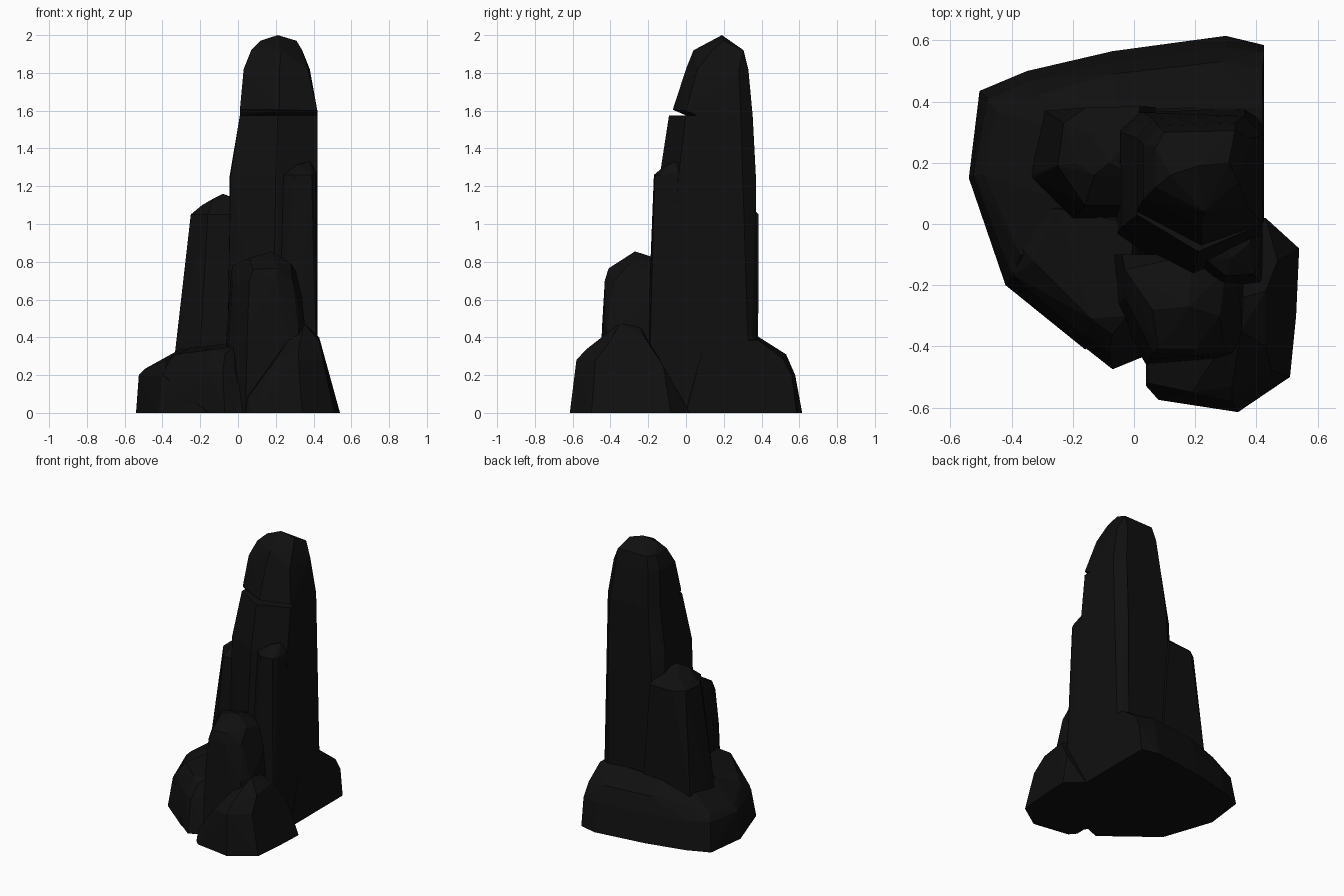
import bpy, bmesh

mat = bpy.data.materials.new("dark_stone")
mat.diffuse_color = (0.005, 0.005, 0.005, 1)


def rock(name, *groups):
    """Convex faceted boulder: each group is (z, [(x, y), ...]) or a list of (x, y, z)."""
    bm = bmesh.new()
    for g in groups:
        pts = [(x, y, g[0]) for x, y in g[1]] if isinstance(g, tuple) else g
        for p in pts:
            bm.verts.new(p)
    res = bmesh.ops.convex_hull(bm, input=bm.verts[:])
    junk = {e for k in ("geom_interior", "geom_unused") for e in res[k]
            if isinstance(e, bmesh.types.BMVert)}
    bmesh.ops.delete(bm, geom=list(junk), context='VERTS')
    bmesh.ops.dissolve_limit(bm, angle_limit=0.06, verts=bm.verts[:], edges=bm.edges[:])
    bmesh.ops.recalc_face_normals(bm, faces=bm.faces[:])
    mesh = bpy.data.meshes.new(name)
    bm.to_mesh(mesh)
    bm.free()
    mesh.materials.append(mat)
    ob = bpy.data.objects.new(name, mesh)
    bpy.context.collection.objects.link(ob)
    return ob


# Tall shaft up to the crack
rock("spire_shaft",
     (0, [(-0.05, 0.36), (0.36, 0.38), (0.42, 0.34), (0.42, -0.1), (0.18, -0.2), (-0.06, -0.04)]),
     (1.25, [(-0.045, 0.3), (0.03, 0.365), (0.36, 0.37), (0.42, 0.31), (0.42, -0.04),
             (0.2, -0.14), (-0.04, -0.01)]),
     (1.575, [(0.01, 0.28), (0.06, 0.345), (0.36, 0.353), (0.42, 0.29), (0.42, 0.0),
              (0.21, -0.09), (0.01, 0.03)]))

# Rounded cap above the crack, with an overhanging front lip
rock("spire_cap",
     (1.573, [(0.01, 0.28), (0.06, 0.345), (0.36, 0.353), (0.42, 0.29), (0.42, 0.06), (0.01, 0.07)]),
     [(0.01, 0.04, 1.605), (0.22, -0.07, 1.605), (0.42, 0.0, 1.6), (0.21, 0.0, 1.575)],
     (1.82, [(0.03, 0.26), (0.08, 0.32), (0.33, 0.33), (0.38, 0.28), (0.37, 0.06),
             (0.22, 0.0), (0.03, 0.08)]),
     (1.92, [(0.07, 0.25), (0.1, 0.3), (0.33, 0.305), (0.34, 0.14), (0.23, 0.04), (0.07, 0.12)]),
     [(0.12, 0.16, 1.97), (0.31, 0.2, 1.97), (0.21, 0.19, 2.0)])

# Narrow slab on the front right of the shaft
rock("front_slab",
     (0, [(0.42, 0.1), (0.42, -0.2), (0.28, -0.22), (0.19, -0.17), (0.19, 0.1)]),
     (1.26, [(0.41, -0.13), (0.39, -0.165), (0.3, -0.17), (0.24, -0.12)]),
     [(0.42, -0.02, 1.26), (0.38, -0.06, 1.33), (0.32, -0.11, 1.31), (0.24, -0.05, 1.28),
      (0.26, 0.05, 1.33), (0.41, 0.05, 1.3)])

# Shorter column on the left
rock("left_column",
     (0, [(-0.37, 0.15), (-0.32, 0.36), (0.1, 0.38), (0.1, 0.0), (-0.22, 0.0)]),
     (0.33, [(-0.33, 0.15), (-0.29, 0.37), (-0.19, 0.01), (0.0, 0.01)]),
     (1.05, [(-0.25, 0.19), (-0.23, 0.33), (-0.16, 0.38), (0.02, 0.385), (-0.16, 0.06), (0.0, 0.06)]),
     [(-0.19, 0.2, 1.1), (-0.13, 0.16, 1.135), (-0.08, 0.2, 1.16), (-0.14, 0.29, 1.12),
      (0.0, 0.15, 1.13), (0.0, 0.3, 1.13)])

# Stubby front column
rock("front_column",
     (0, [(-0.09, -0.1), (-0.07, -0.28), (0.04, -0.46), (0.34, -0.45), (0.39, -0.1)]),
     (0.45, [(-0.06, -0.1), (-0.05, -0.25), (0.05, -0.445), (0.32, -0.42), (0.355, -0.36), (0.36, -0.1)]),
     (0.7, [(-0.04, -0.1), (-0.03, -0.24), (0.06, -0.42), (0.2, -0.43), (0.29, -0.38), (0.33, -0.1)]),
     [(-0.03, -0.15, 0.78), (0.08, -0.41, 0.76), (0.2, -0.41, 0.765), (0.28, -0.3, 0.79),
      (0.06, -0.28, 0.82), (0.18, -0.27, 0.855), (0.19, -0.1, 0.8), (0.3, -0.15, 0.76)])

# Front right boulder at the foot
rock("front_boulder",
     (0, [(0.04, -0.3), (0.04, -0.53), (0.08, -0.575), (0.34, -0.615), (0.51, -0.5),
          (0.53, -0.3), (0.54, -0.08), (0.43, 0.02), (0.2, 0.02)]),
     [(0.05, -0.52, 0.08), (0.05, -0.35, 0.09), (0.19, -0.55, 0.27), (0.32, -0.58, 0.28),
      (0.45, -0.48, 0.28), (0.47, -0.12, 0.25), (0.22, -0.5, 0.31), (0.32, -0.53, 0.335),
      (0.35, -0.35, 0.475), (0.3, -0.38, 0.44), (0.43, -0.4, 0.38), (0.43, -0.22, 0.4),
      (0.36, -0.24, 0.45)])

# Wide base mass behind and to the left
rock("back_base",
     (0, [(0.425, 0.585), (0.3, 0.615), (-0.07, 0.565), (-0.35, 0.5), (-0.505, 0.435),
          (-0.54, 0.15), (-0.49, 0.03), (-0.42, -0.2), (-0.16, -0.41), (0.1, -0.2), (0.425, 0.0)]),
     (0.2, [(0.425, 0.56), (0.3, 0.578), (-0.07, 0.53), (-0.34, 0.47), (-0.48, 0.41),
            (-0.525, 0.16), (-0.48, 0.04), (-0.4, -0.17)]),
     [(0.42, 0.51, 0.29), (0.28, 0.53, 0.31), (-0.07, 0.49, 0.31), (-0.32, 0.42, 0.29),
      (-0.45, 0.37, 0.25), (-0.49, 0.16, 0.235), (-0.37, -0.1, 0.28)],
     [(0.42, 0.38, 0.385), (0.2, 0.38, 0.405), (-0.05, 0.37, 0.39), (-0.29, 0.32, 0.34),
      (-0.31, 0.1, 0.335), (0.0, 0.0, 0.37), (0.42, 0.1, 0.38)])

# Front left boulder filling in the base
rock("left_boulder",
     (0, [(-0.49, 0.03), (-0.42, -0.2), (-0.16, -0.41), (-0.07, -0.475), (0.04, -0.43),
          (0.1, 0.0), (-0.3, 0.15)]),
     (0.22, [(-0.39, -0.17), (-0.16, -0.37), (-0.08, -0.42), (-0.02, -0.38), (-0.45, 0.03)]),
     [(-0.33, -0.12, 0.31), (-0.14, -0.31, 0.335), (-0.07, -0.36, 0.31), (-0.02, -0.3, 0.35),
      (-0.25, 0.05, 0.345), (0.0, 0.0, 0.37)])
